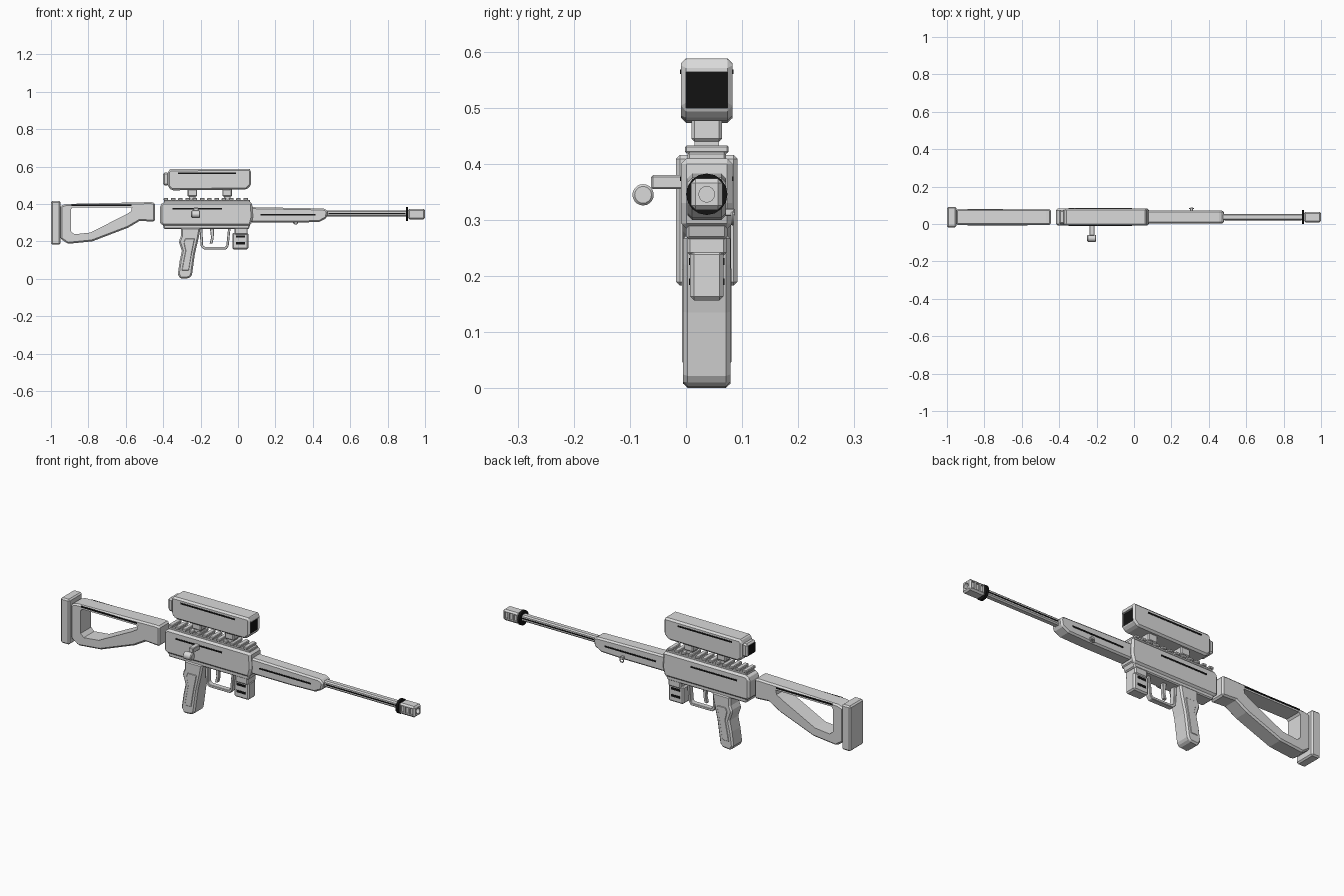
import bpy, bmesh, math

if "Cube" in bpy.data.objects:
    bpy.data.objects.remove(bpy.data.objects["Cube"])

CY = 0.037   # y of the long axis of the rifle


def material(name, rgb):
    m = bpy.data.materials.new(name)
    m.diffuse_color = (*rgb, 1)
    m.use_nodes = True
    m.node_tree.nodes["Principled BSDF"].inputs["Base Color"].default_value = m.diffuse_color
    return m


GREY = material("light grey", (0.7, 0.7, 0.7))
BLACK = material("black", (0.006, 0.006, 0.006))


def finish(name, bm, mat, bevel=0):
    bmesh.ops.recalc_face_normals(bm, faces=bm.faces)
    me = bpy.data.meshes.new(name)
    bm.to_mesh(me)
    bm.free()
    me.materials.append(mat)
    ob = bpy.data.objects.new(name, me)
    bpy.context.collection.objects.link(ob)
    if bevel:
        b = ob.modifiers.new("bevel", 'BEVEL')
        b.width, b.segments, b.limit_method = bevel, 1, 'ANGLE'
        b.angle_limit = math.radians(40)
    return ob


def prism(name, pts, hw, bevel=0.008, mat=GREY, cy=CY):
    """Side profile (x, z) extruded to half width hw on both sides of cy."""
    bm = bmesh.new()
    f = bm.faces.new([bm.verts.new((x, cy - hw, z)) for x, z in pts])
    r = bmesh.ops.extrude_face_region(bm, geom=[f])
    vs = [v for v in r["geom"] if isinstance(v, bmesh.types.BMVert)]
    bmesh.ops.translate(bm, verts=vs, vec=(0, 2 * hw, 0))
    return finish(name, bm, mat, bevel)


def add_box(bm, x0, x1, y0, y1, z0, z1):
    vs = bmesh.ops.create_cube(bm, size=1)["verts"]
    for v in vs:
        v.co = ((x0 + x1) / 2 + v.co.x * (x1 - x0),
                (y0 + y1) / 2 + v.co.y * (y1 - y0),
                (z0 + z1) / 2 + v.co.z * (z1 - z0))


def boxes(name, dims, bevel=0, mat=GREY):
    bm = bmesh.new()
    for d in dims:
        add_box(bm, *d)
    return finish(name, bm, mat, bevel)


def side_slots(name, x0, x1, z, hw, t=0.008):
    """Thin dark strip on both sides of a part."""
    boxes(name, [(x0, x1, CY + s * hw - 0.0015, CY + s * hw + 0.0015, z - t / 2, z + t / 2)
                 for s in (-1, 1)], mat=BLACK)


def tube_x(name, x0, x1, y, z, r, sides, mat=GREY, bevel=0, turn=0.0):
    bm = bmesh.new()
    bmesh.ops.create_cone(bm, cap_ends=True, segments=sides, radius1=r, radius2=r, depth=x1 - x0)
    for v in bm.verts:
        a = math.atan2(v.co.y, v.co.x) + turn
        v.co = ((x0 + x1) / 2 + v.co.z, y + r * math.cos(a), z + r * math.sin(a))
    return finish(name, bm, mat, bevel)


def cut(ob, cutter):
    m = ob.modifiers.new("cut", 'BOOLEAN')
    m.operation, m.object, m.solver = 'DIFFERENCE', cutter, 'EXACT'
    cutter.hide_render = True
    cutter.hide_viewport = True


# Stock with open window, and butt plate
stock = prism("stock", [(-.95, .39), (-.92, .4), (-.47, .41), (-.445, .408), (-.445, .305),
                        (-.525, .31), (-.588, .273), (-.78, .2), (-.91, .187), (-.95, .215)], .043)
cut(stock, prism("stock_window_cutter", [(-.885, .382), (-.567, .382), (-.572, .36), (-.6, .343),
                                         (-.79, .247), (-.875, .238), (-.893, .255), (-.893, .372)],
                 .1, 0))
side_slots("stock_slots", -.89, -.57, .394, .043)
boxes("butt_plate", [(-1, -.95, CY - .055, CY + .055, .183, .416)], .007)

# Receiver, in a wide upper and a narrower lower part
prism("receiver_upper", [(-.417, .393), (-.4, .41), (.075, .41), (.08, .33), (.068, .284),
                         (-.405, .284), (-.417, .3)], .046, .01)
prism("receiver_lower", [(-.405, .3), (.068, .3), (.058, .266), (-.395, .266)], .037, .005)
side_slots("receiver_slots", -.35, -.085, .374, .046)

# Top rail with teeth
boxes("rail_base", [(-.395, .065, CY - .034, CY + .034, .405, .421)], .003)
N = 12
step = .465 / N
boxes("rail_teeth", [(-.397 + i * step, -.397 + i * step + .024, CY - .039, CY + .039, .419, .433)
                     for i in range(N)], .003)

# Scope with mounts, recessed front glass and eyepiece
for i, x in enumerate((-.244, -.058)):
    boxes(f"scope_mount_{i + 1}", [(x - .026, x + .026, CY - .027, CY + .027, .44, .485)], .005)
    boxes(f"scope_clamp_{i + 1}", [(x - .018, x + .018, CY - .022, CY + .022, .425, .445)])
scope = prism("scope_body", [(-.375, .575), (-.362, .586), (.06, .588), (.07, .58), (.07, .5),
                             (.045, .477), (-.355, .473), (-.375, .492)], .046, .009)
cut(scope, boxes("scope_glass_cutter", [(.058, .1, CY - .037, CY + .037, .5, .564)]))
boxes("scope_front_glass", [(.056, .06, CY - .037, CY + .037, .5, .564)], mat=BLACK)
boxes("scope_eyepiece", [(-.4, -.37, CY - .037, CY + .037, .5, .568)], .008)
boxes("scope_rear_glass", [(-.402, -.399, CY - .027, CY + .027, .51, .558)], mat=BLACK)
side_slots("scope_slots", -.32, -.01, .564, .046)

# Handguard
prism("handguard", [(.07, .383), (.455, .376), (.473, .37), (.48, .357), (.474, .325), (.435, .304),
                    (.3, .3), (.07, .3)], .034, .008)
side_slots("handguard_slots", .12, .415, .342, .034)

# Sling stud and ring on the back side of the handguard
boxes("sling_stud", [(.3, .316, CY + .03, CY + .05, .307, .321)], .002)
bpy.ops.mesh.primitive_torus_add(location=(.308, CY + .046, .304), major_radius=.011, minor_radius=.003,
                                 major_segments=16, minor_segments=6,
                                 rotation=(math.pi / 2, 0, 0))
ring = bpy.context.object
ring.name = "sling_ring"
ring.data.materials.append(GREY)

# Barrel, dark collar and muzzle brake with side vents and bore
boxes("barrel", [(.47, .905, CY - .016, CY + .016, .334, .366)], .006)
side_slots("barrel_slots", .485, .895, .35, .016, .006)
tube_x("muzzle_collar", .897, .91, CY, .346, .037, 16, BLACK)
brake = boxes("muzzle_brake", [(.909, 1, CY - .028, CY + .028, .318, .374)], .008)
cutter = boxes("brake_vent_cutter", [(x, x + .017, CY + s * .031 - .011, CY + s * .031 + .011, .33, .362)
                                     for x in (.921, .946, .971) for s in (-1, 1)])
cut(brake, cutter)
cut(brake, tube_x("bore_cutter", .97, 1.05, CY, .346, .014, 16))

# Grip with raised side panels
prism("grip", [(-.305, .275), (-.2, .275), (-.21, .22), (-.23, .135), (-.246, .022), (-.258, .004),
               (-.308, 0), (-.322, .025), (-.312, .095), (-.3, .15), (-.317, .2), (-.305, .228)],
      .042, .008)
prism("grip_panels", [(-.282, .215), (-.232, .215), (-.248, .135), (-.263, .045), (-.3, .045),
                      (-.29, .1), (-.28, .15), (-.29, .195)], .044, .002)

# Trigger guard and trigger
prism("trigger_guard", [(-.205, .27), (-.2, .175), (-.185, .158), (-.062, .158), (-.05, .175), (-.04, .27),
                        (-.053, .27), (-.062, .18), (-.068, .171), (-.178, .171), (-.187, .18),
                        (-.19, .27)], .014, .002)
prism("trigger", [(-.15, .27), (-.128, .27), (-.13, .22), (-.136, .19), (-.152, .188), (-.144, .22)],
      .009, .002)

# Magazine with two dark slots on each side
boxes("magazine_well", [(-.018, .052, CY - .035, CY + .035, .237, .275)], .005)
boxes("magazine", [(-.03, .055, CY - .03, CY + .03, .157, .246)], .007)
for i, z in enumerate((.19, .226)):
    side_slots(f"magazine_slots_{i + 1}", -.012, .037, z, .03, .012)

# Bolt handle
boxes("bolt_arm", [(-.238, -.212, -.062, 0, .355, .38)], .003)
knob = tube_x("bolt_knob", -.25, -.203, -.0765, .345, .019, 20, bevel=.004)

for ob in (ring, knob):
    bpy.ops.object.select_all(action='DESELECT')
    ob.select_set(True)
    bpy.context.view_layer.objects.active = ob
    bpy.ops.object.shade_smooth_by_angle()
